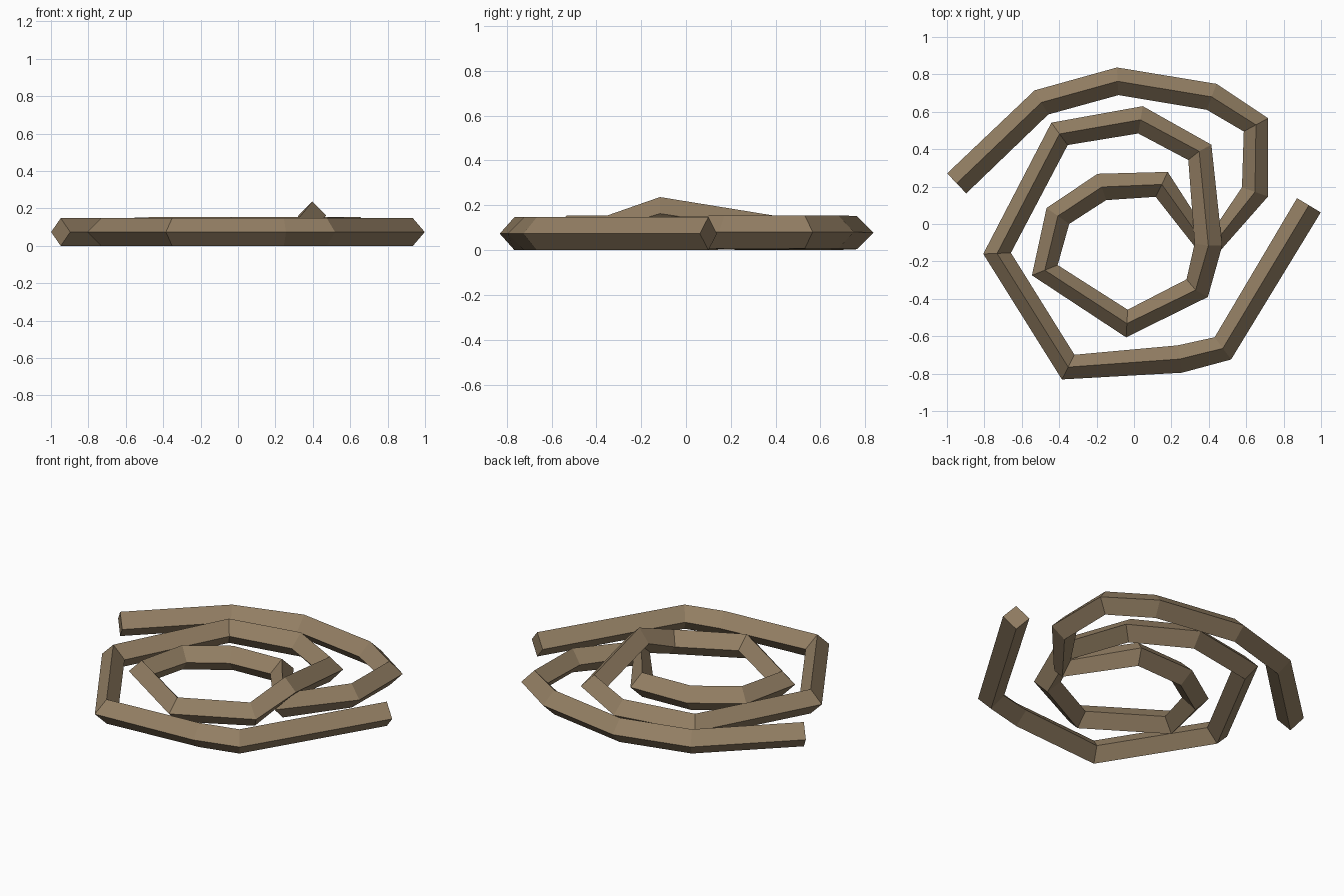
import bpy, bmesh
from mathutils import Vector

if "Cube" in bpy.data.objects:
    bpy.data.objects.remove(bpy.data.objects["Cube"])

R = 0.074  # half diagonal of the diamond cross-section

# Centre line of the coil, from the right-hand loose end to the left-hand one
LOW, MID = 0.0735, 0.081
path = [
    (0.935, 0.10, LOW), (0.475, -0.665, LOW), (0.245, -0.722, LOW),
    (-0.352, -0.765, LOW), (-0.732, -0.157, LOW), (-0.398, 0.482, 0.078),
    (0.035, 0.557, MID), (0.352, 0.383, MID),
    (0.398, -0.11, 0.163),                      # passes over the crossing
    (0.338, -0.343, MID), (-0.038, -0.532, MID), (-0.477, -0.247, MID),
    (-0.407, 0.043, MID), (-0.172, 0.198, MID), (0.148, 0.212, MID),
    (0.40, -0.14, LOW),                         # passes under the crossing
    (0.647, 0.172, MID), (0.652, 0.53, MID), (0.415, 0.68, MID),
    (-0.087, 0.763, 0.078), (-0.495, 0.65, LOW), (-0.948, 0.217, LOW),
]
pts = [Vector(p) for p in path]

# Sweep a four-sided section along the path
bm = bmesh.new()
rings = []
for i, p in enumerate(pts):
    t = Vector()
    if i > 0:
        t += (p - pts[i - 1]).normalized()
    if i < len(pts) - 1:
        t += (pts[i + 1] - p).normalized()
    t.normalize()
    side = t.cross(Vector((0, 0, 1))).normalized()
    up = side.cross(t)
    rings.append([bm.verts.new(p + d * R) for d in (side, up, -side, -up)])
for a, b in zip(rings, rings[1:]):
    for k in range(4):
        n = (k + 1) % 4
        bm.faces.new((a[k], a[n], b[n], b[k]))
bm.faces.new(rings[0])
bm.faces.new(rings[-1])
bmesh.ops.recalc_face_normals(bm, faces=bm.faces)

mesh = bpy.data.meshes.new("rope_coil")
bm.to_mesh(mesh)
bm.free()

# Rope colour
mat = bpy.data.materials.new("rope brown")
mat.diffuse_color = (0.29, 0.21, 0.125, 1)
mat.use_nodes = True
mat.node_tree.nodes["Principled BSDF"].inputs["Base Color"].default_value = mat.diffuse_color
mesh.materials.append(mat)

rope = bpy.data.objects.new("rope_coil", mesh)
bpy.context.collection.objects.link(rope)
